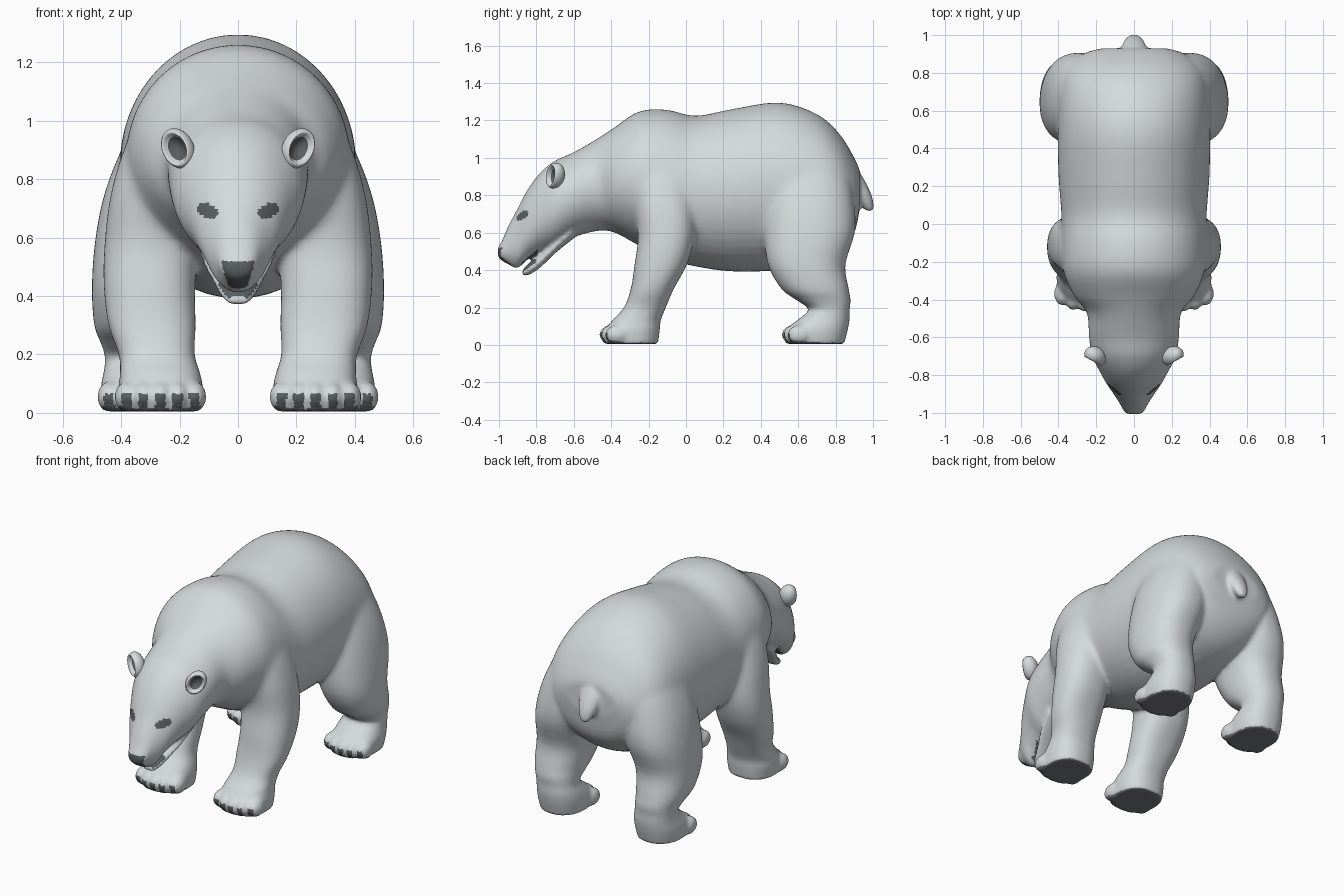
import bpy, bmesh, math
from mathutils import Vector, Matrix

cube = bpy.data.objects.get("Cube")
if cube:
    bpy.data.objects.remove(cube, do_unlink=True)


def material(name, r, g, b):
    m = bpy.data.materials.new(name)
    m.use_nodes = True
    m.diffuse_color = (r, g, b, 1)
    m.node_tree.nodes["Principled BSDF"].inputs["Base Color"].default_value = (r, g, b, 1)
    return m


PALETTE = [material("pale fur", 0.66, 0.70, 0.71), material("dark skin", 0.10, 0.115, 0.12),
           material("sole grey", 0.18, 0.20, 0.205)]
FUR, DARK, SOLE = range(3)


def blend(keys, steps=4):
    """Smooth in-between rows through the given key rows."""
    rows = []
    for i in range(len(keys) - 1):
        a, b = keys[max(i - 1, 0)], keys[i]
        c, d = keys[i + 1], keys[min(i + 2, len(keys) - 1)]
        for s in range(steps):
            t = s / steps
            rows.append([q + 0.5 * t * (r - p + t * (2 * p - 5 * q + 4 * r - u + t * (3 * (q - r) + u - p)))
                         for p, q, r, u in zip(a, b, c, d)])
    return rows + [list(keys[-1])]


def loft(bm, rings, power=1, sides=48):
    """Skin rings of (centre, x radius, second axis vector)."""
    loops = []
    for centre, rx, axis in rings:
        loop = []
        for k in range(sides):
            a = 2 * math.pi * k / sides
            c, s = math.cos(a), math.sin(a)
            c, s = math.copysign(abs(c) ** power, c), math.copysign(abs(s) ** power, s)
            loop.append(bm.verts.new(centre + Vector((rx * c, 0, 0)) + axis * s))
        loops.append(loop)
    for p, q in zip(loops, loops[1:]):
        for k in range(sides):
            n = (k + 1) % sides
            bm.faces.new((p[k], p[n], q[n], q[k]))
    bm.faces.new(loops[0])
    bm.faces.new(loops[-1])


def lengthwise(bm, keys):
    """Rows of y, top z, bottom z, half width."""
    loft(bm, [(Vector((0, y, (t + b) / 2)), w, Vector((0, 0, (t - b) / 2)))
              for y, t, b, w in blend(keys)])


def upright(bm, keys, side=1, power=1):
    """Rows of z, x, y, x radius, y radius."""
    loft(bm, [(Vector((x * side, y, z)), rx, Vector((0, ry, 0)))
              for z, x, y, rx, ry in blend(keys)], power)


def ball(bm, centre, scale):
    m = Matrix.Translation(centre) @ Matrix.Diagonal((*scale, 1))
    bmesh.ops.create_uvsphere(bm, u_segments=20, v_segments=12, radius=1, matrix=m)


torso = [(0.93, 0.93, 0.74, 0.17), (0.90, 1.00, 0.60, 0.27), (0.82, 1.13, 0.50, 0.36),
         (0.70, 1.235, 0.44, 0.395), (0.50, 1.297, 0.40, 0.405), (0.25, 1.262, 0.393, 0.40),
         (0.05, 1.225, 0.42, 0.385), (-0.10, 1.258, 0.46, 0.385), (-0.25, 1.25, 0.53, 0.375),
         (-0.38, 1.165, 0.60, 0.32), (-0.47, 1.105, 0.61, 0.25), (-0.60, 1.03, 0.575, 0.238),
         (-0.70, 0.985, 0.52, 0.222), (-0.78, 0.92, 0.495, 0.182), (-0.85, 0.825, 0.455, 0.143),
         (-0.90, 0.73, 0.41, 0.108), (-0.95, 0.635, 0.43, 0.076), (-0.985, 0.555, 0.45, 0.058),
         (-1.006, 0.52, 0.47, 0.04)]
jaw = [(-0.60, 0.66, 0.57, 0.15), (-0.70, 0.56, 0.49, 0.125), (-0.78, 0.485, 0.413, 0.085),
       (-0.84, 0.435, 0.374, 0.058), (-0.875, 0.40, 0.37, 0.035)]
tail = [(0.98, 0, 0.86, 0.03, 0.03), (0.88, 0, 0.91, 0.065, 0.045), (0.80, 0, 0.945, 0.06, 0.048),
        (0.745, 0, 0.972, 0.04, 0.032), (0.715, 0, 0.982, 0.02, 0.02)]
front_leg = [(0.005, 0.265, -0.295, 0.138, 0.145), (0.08, 0.265, -0.285, 0.145, 0.145),
             (0.13, 0.266, -0.265, 0.138, 0.13), (0.20, 0.278, -0.22, 0.13, 0.112),
             (0.30, 0.294, -0.18, 0.149, 0.115), (0.43, 0.303, -0.135, 0.156, 0.14),
             (0.58, 0.295, -0.105, 0.162, 0.152), (0.75, 0.27, -0.115, 0.166, 0.165),
             (0.92, 0.215, -0.13, 0.168, 0.16), (1.05, 0.16, -0.14, 0.14, 0.13)]
hind_leg = [(0.005, 0.33, 0.69, 0.13, 0.155), (0.08, 0.33, 0.70, 0.14, 0.165),
            (0.14, 0.33, 0.74, 0.13, 0.135), (0.19, 0.335, 0.765, 0.12, 0.11),
            (0.24, 0.34, 0.735, 0.13, 0.145), (0.30, 0.345, 0.69, 0.147, 0.18),
            (0.43, 0.335, 0.645, 0.165, 0.207), (0.60, 0.305, 0.66, 0.183, 0.242),
            (0.76, 0.26, 0.66, 0.195, 0.24), (0.92, 0.205, 0.65, 0.185, 0.22),
            (1.06, 0.15, 0.62, 0.155, 0.16)]
PAWS = [(0.265, -0.40, 0.058), (0.33, 0.575, 0.056)]   # x, y and toe spacing

# Body shells, fused into one skin below
bm = bmesh.new()
for rows in (torso, jaw):
    lengthwise(bm, rows)
upright(bm, tail)
for side in (1, -1):
    upright(bm, front_leg, side, 0.85)
    upright(bm, hind_leg, side, 0.88)
    for px, py, gap in PAWS:
        for i in range(-2, 3):
            ball(bm, (side * (px + i * gap), py + 0.008 * i * i, 0.055),
                 (gap * 0.72, 0.064, 0.052))
bmesh.ops.recalc_face_normals(bm, faces=bm.faces)
mesh = bpy.data.meshes.new("bear_body")
bm.to_mesh(mesh)
bm.free()
body = bpy.data.objects.new("bear_body", mesh)
bpy.context.collection.objects.link(body)
remesh = body.modifiers.new("fuse", "REMESH")
remesh.mode = "VOXEL"
remesh.voxel_size = 0.0105
smooth = body.modifiers.new("soften", "SMOOTH")
smooth.factor = 0.5
smooth.iterations = 8
skin = bpy.data.meshes.new_from_object(body.evaluated_get(bpy.context.evaluated_depsgraph_get()))
body.modifiers.clear()
body.data = skin
skin.name = "bear_body"
skin.materials.clear()
for m in PALETTE:
    skin.materials.append(m)

# Melt the shoulders and haunches into the flanks
group = body.vertex_groups.new(name="flanks")
for v in skin.vertices:
    x, y, z = v.co
    if -0.45 < y < 0.9:
        weight = min(1, max(0, (z - 0.5) / 0.15)) * min(1, (y + 0.45) / 0.1, (0.9 - y) / 0.08)
        if weight > 0:
            group.add([v.index], weight, "REPLACE")
melt = body.modifiers.new("melt", "SMOOTH")
melt.vertex_group = group.name
melt.factor = 0.5
melt.iterations = 45


def skin_colour(c, n):
    x, y, z = abs(c.x), c.y, c.z
    # nose
    if y < -0.94 and 0.42 < z < 0.52 and x < 0.035 + 0.3 * (z - 0.44):
        return DARK
    # eyes
    if y < -0.78 and ((x - 0.105) / 0.037) ** 2 + ((z - 0.692 - 0.25 * (x - 0.105)) / 0.025) ** 2 < 1:
        return DARK
    # mouth opening and inside of the jaw
    if -0.88 < y < -0.79 and x < 0.12 and abs(z - 0.435 - 0.85 * (y + 0.865)) < 0.016:
        return DARK
    if -0.89 < y < -0.8 and z < 0.46 and n.z > 0.3 and x < 0.07:
        return DARK
    # soles
    if z < 0.03 and n.z < -0.6:
        return SOLE
    # claws
    for px, py, gap in PAWS:
        if abs(y - py) < 0.12 and n.y < -0.35 and z < 0.065:
            if abs((x - px) / gap - round((x - px) / gap)) < 0.30:
                return DARK
    return FUR


for f in skin.polygons:
    f.material_index = skin_colour(f.center, f.normal)
    f.use_smooth = True

# Cupped ears with a dark hollow
for side, label in ((1, "left_ear"), (-1, "right_ear")):
    bm = bmesh.new()
    bmesh.ops.create_uvsphere(bm, u_segments=28, v_segments=20, radius=1,
                              matrix=Matrix.Rotation(math.pi / 2, 4, "X"))
    for v in bm.verts:
        if v.co.y < -0.6:
            v.co.y = -0.6 + (-0.6 - v.co.y) * 2.2
    for f in bm.faces:
        c = f.calc_center_median()
        f.smooth = True
        f.material_index = DARK if c.y < 0.4 and math.hypot(c.x, c.z) < 0.62 else FUR
    place = (Matrix.Translation((side * 0.205, -0.70, 0.905)) @ Matrix.Rotation(side * 0.5, 4, "Z")
             @ Matrix.Rotation(side * 0.55, 4, "Y") @ Matrix.Diagonal((0.055, 0.05, 0.074, 1)))
    bm.transform(place)
    bmesh.ops.recalc_face_normals(bm, faces=bm.faces)
    ear_mesh = bpy.data.meshes.new(label)
    bm.to_mesh(ear_mesh)
    bm.free()
    for m in PALETTE[:2]:
        ear_mesh.materials.append(m)
    bpy.context.collection.objects.link(bpy.data.objects.new(label, ear_mesh))
